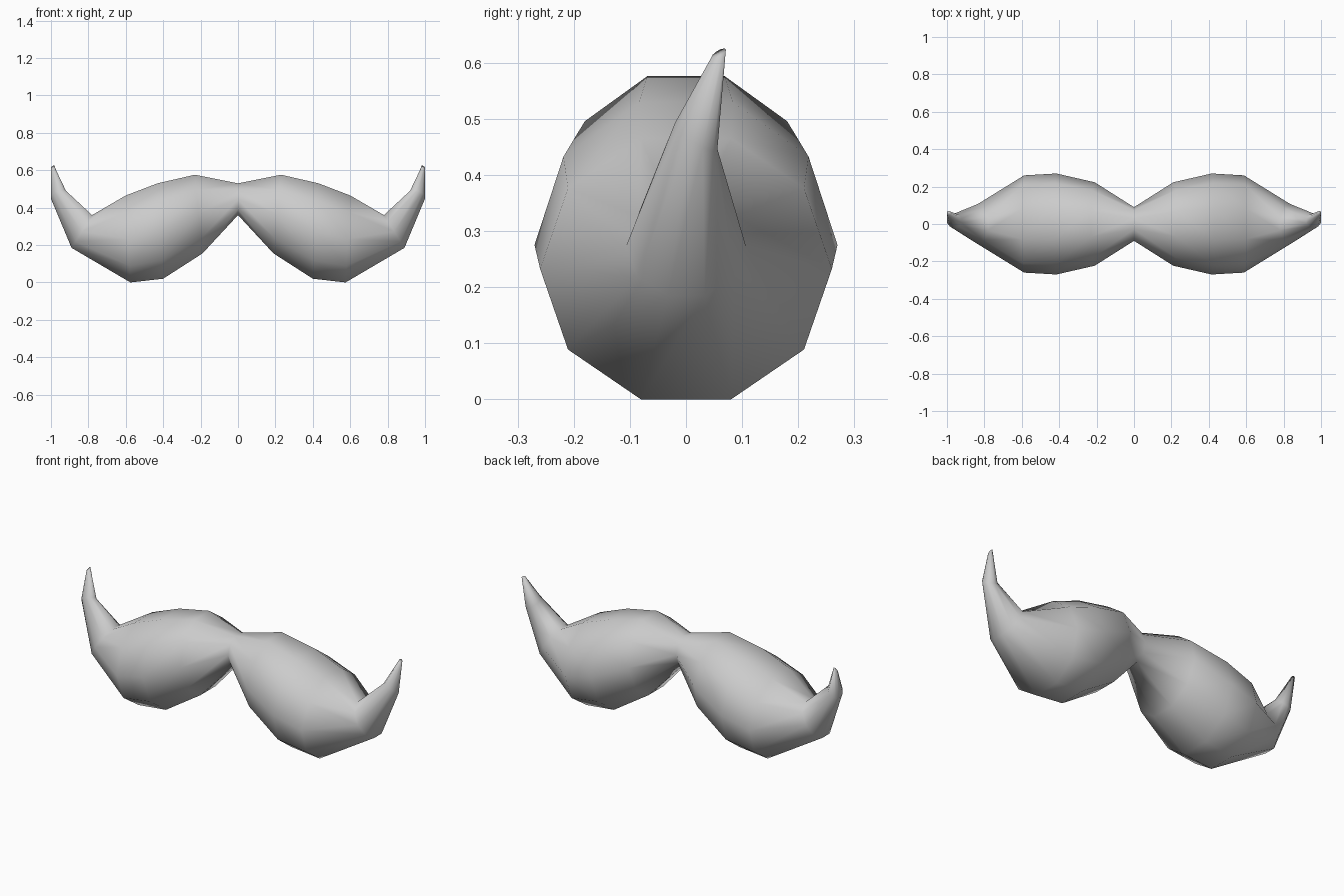
import bpy, bmesh
from math import sin, cos, pi

if "Cube" in bpy.data.objects:
    bpy.data.objects.remove(bpy.data.objects["Cube"])

SIDES = 10
FLAT = sin(0.4 * pi)  # height of the flat top of a unit decagon

# Sections from centre to tip: top x,z / bottom x,z / y centre, y radius / tilt
SECTIONS = [
    (0.0, 0.53, 0.0, 0.36, 0.0, 0.09, 0.0),
    (0.23, 0.576, 0.19, 0.155, 0.0, 0.223, 0.0),
    (0.43, 0.53, 0.40, 0.02, 0.0, 0.27, 0.0),
    (0.60, 0.465, 0.575, 0.0, 0.0, 0.26, 0.0),
    (0.78, 0.36, 0.89, 0.185, 0.0, 0.107, 0.0),
    (0.92, 0.483, 1.0, 0.455, 0.018, 0.038, -0.023),
    (0.982, 0.622, 1.0, 0.61, 0.058, 0.013, 0.007),
]

# Half of the moustache, lofted through decagon sections
bm = bmesh.new()
rings = []
for tx, tz, bx, bz, yc, ry, tilt in SECTIONS:
    ring = []
    for i in range(SIDES):
        a = 2 * pi * i / SIDES
        s = 0.5 + 0.5 * sin(a) / FLAT
        ring.append(bm.verts.new((bx + (tx - bx) * s,
                                  yc + ry * cos(a),
                                  bz + (tz - bz) * s + tilt * cos(a))))
    rings.append(ring)
for a, b in zip(rings, rings[1:]):
    for i in range(SIDES):
        j = (i + 1) % SIDES
        bm.faces.new((a[i], a[j], b[j], b[i]))
bm.faces.new(rings[-1])

# Mirrored other half, joined along the middle
geom = bm.verts[:] + bm.edges[:] + bm.faces[:]
bmesh.ops.mirror(bm, geom=geom, axis='X', merge_dist=0.0001)
bmesh.ops.remove_doubles(bm, verts=bm.verts, dist=0.0001)
bmesh.ops.recalc_face_normals(bm, faces=bm.faces)
for f in bm.faces:
    f.smooth = True

mesh = bpy.data.meshes.new("moustache")
bm.to_mesh(mesh)
bm.free()
bpy.context.collection.objects.link(bpy.data.objects.new("moustache", mesh))
